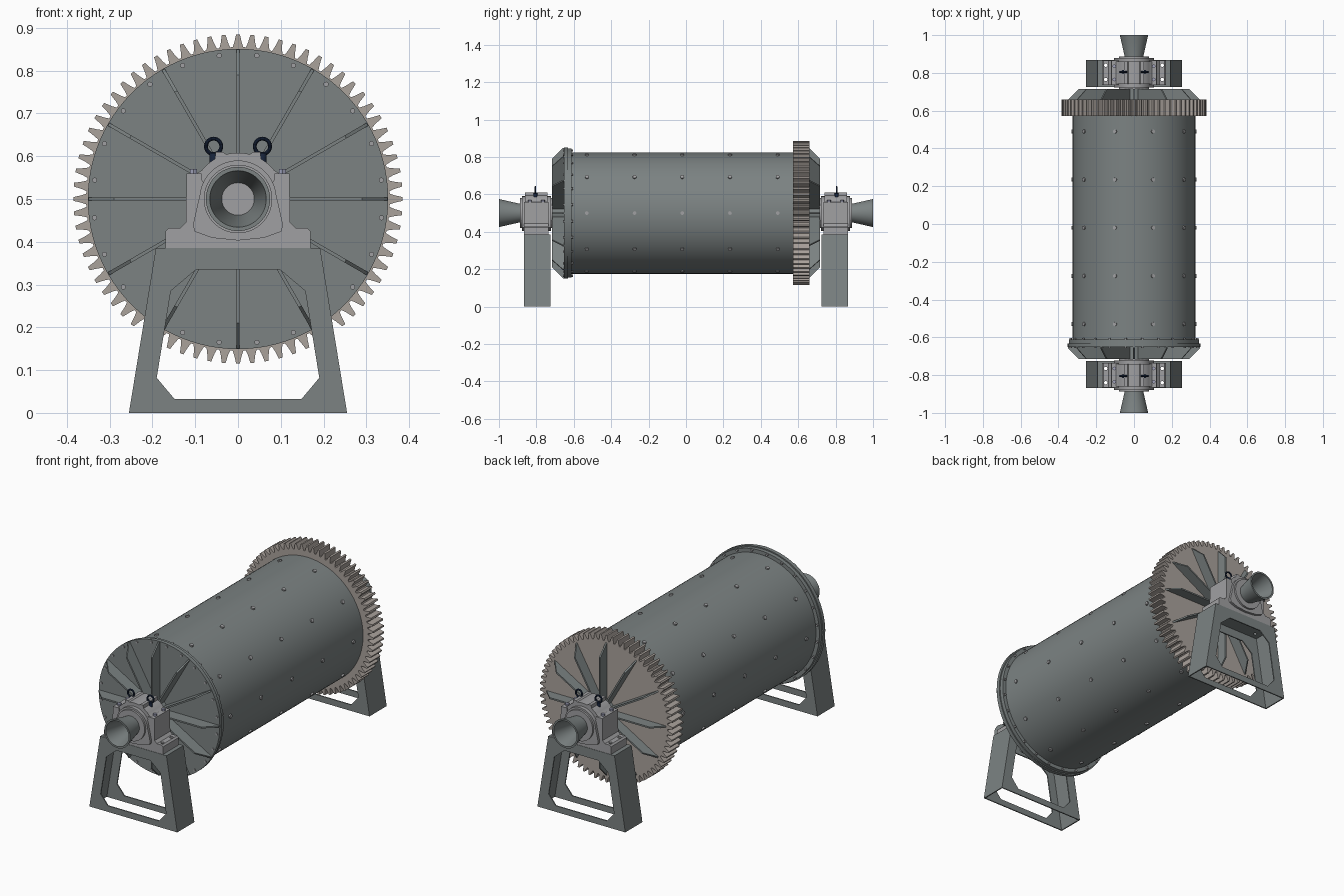
import bpy, bmesh
from math import sin, cos, pi, radians, atan2
from mathutils import Matrix, Vector

if "Cube" in bpy.data.objects:
    bpy.data.objects.remove(bpy.data.objects["Cube"])

AX = 0.5  # height of the rotation axis


def material(name, rgb):
    m = bpy.data.materials.new(name)
    m.diffuse_color = (*rgb, 1)
    m.use_nodes = True
    m.node_tree.nodes["Principled BSDF"].inputs["Base Color"].default_value = m.diffuse_color
    return m


STEEL = material("steel", (0.20, 0.225, 0.225))
TAN = material("gear_metal", (0.40, 0.36, 0.33))
CAST = material("cast_iron", (0.35, 0.35, 0.36))
NAVY = material("dark_bolt", (0.01, 0.02, 0.05))
ZINC = material("zinc_bolt", (0.36, 0.37, 0.50))


def finish(name, bm, mat):
    bmesh.ops.recalc_face_normals(bm, faces=bm.faces[:])
    me = bpy.data.meshes.new(name)
    bm.to_mesh(me)
    bm.free()
    me.materials.append(mat)
    ob = bpy.data.objects.new(name, me)
    bpy.context.collection.objects.link(ob)
    return ob


def lathe(name, prof, mat, n=96):
    """Spin a closed (radius, y) profile about the mill axis."""
    bm = bmesh.new()
    rings = [[bm.verts.new((r * cos(2 * pi * i / n), y, AX + r * sin(2 * pi * i / n)))
              for i in range(n)] for r, y in prof]
    for a, b in zip(rings, rings[1:] + rings[:1]):
        for i in range(n):
            j = (i + 1) % n
            bm.faces.new((a[i], a[j], b[j], b[i]))
    return finish(name, bm, mat)


def extrude(name, pts, y0, y1, mat):
    """Extrude an (x, z) outline from y0 to y1."""
    bm = bmesh.new()
    a, b = ([bm.verts.new((x, y, z)) for x, z in pts] for y in (y0, y1))
    bm.faces.new(a)
    bm.faces.new(b)
    for i in range(len(pts)):
        j = (i + 1) % len(pts)
        bm.faces.new((a[i], a[j], b[j], b[i]))
    return finish(name, bm, mat)


def holed_plate(name, outer, inner, y0, y1, mat):
    """Plate with an opening; both outlines have equal point counts."""
    bm = bmesh.new()
    loops = [[bm.verts.new((x, y, z)) for x, z in pts]
             for pts, y in ((outer, y0), (outer, y1), (inner, y1), (inner, y0))]
    for a, b in zip(loops, loops[1:] + loops[:1]):
        for i in range(len(outer)):
            j = (i + 1) % len(outer)
            bm.faces.new((a[i], a[j], b[j], b[i]))
    return finish(name, bm, mat)


def pegs(name, items, mat, seg=12):
    """Many short cylinders: (start, end, radius)."""
    bm = bmesh.new()
    for p, q, r in items:
        p, q = Vector(p), Vector(q)
        d = q - p
        m = Matrix.Translation((p + q) / 2) @ d.to_track_quat('Z', 'Y').to_matrix().to_4x4()
        bmesh.ops.create_cone(bm, cap_ends=True, segments=seg, radius1=r, radius2=r,
                              depth=d.length, matrix=m)
    return finish(name, bm, mat)


def polar(r, a, y):
    return (r * cos(a), y, AX + r * sin(a))


def arc(r, a0, a1, n, cz=AX):
    return [(r * cos(radians(a0 + (a1 - a0) * i / n)), cz + r * sin(radians(a0 + (a1 - a0) * i / n)))
            for i in range(n + 1)]


def mirrored(half):
    """Complete a right-hand outline with its left mirror image."""
    return half + [(-x, z) for x, z in reversed(half) if abs(x) > 1e-6]


# Drum shell with flange, and front head plate
lathe("drum_shell", [(0.325, -0.63), (0.325, 0.575), (0.312, 0.575), (0.312, -0.63)], STEEL)
lathe("shell_flange", [(0.345, -0.632), (0.345, -0.612), (0.32, -0.612), (0.32, -0.632)], STEEL)
lathe("front_head", [(0.04, -0.652), (0.351, -0.652), (0.351, -0.632), (0.04, -0.632)], STEEL)

# Liner bolts on the shell, and flange bolts
pegs("shell_bolts", [(polar(0.32, radians(36 * k), y), polar(0.332, radians(36 * k), y), 0.01)
                     for k in range(10) for y in (-0.53, -0.275, -0.02, 0.235, 0.49)], CAST)
pegs("flange_bolts", [(polar(0.338, radians(7.5 + 15 * k), -0.657),
                       polar(0.338, radians(7.5 + 15 * k), -0.603), 0.006) for k in range(24)], CAST)

# Ring gear
TEETH = 72
outer, inner = [], []
for k in range(TEETH):
    for f, r in ((-0.40, 0.355), (-0.27, 0.366), (-0.13, 0.385), (0.13, 0.385), (0.27, 0.366), (0.40, 0.355)):
        t = 2 * pi * (k + f) / TEETH + pi / 2
        outer.append((r * cos(t), AX + r * sin(t)))
        inner.append((0.04 * cos(t), AX + 0.04 * sin(t)))
holed_plate("ring_gear", outer, inner, 0.572, 0.66, TAN)

for s, end in ((-1, "front"), (1, "back")):
    # Radial stiffening ribs
    base = 0.648
    bm = bmesh.new()
    for k in range(12):
        rot = Matrix.Translation((0, 0, AX)) @ Matrix.Rotation(radians(30 * k), 4, 'Y')
        prof = [(0.045, base), (0.349, base), (0.349, 0.658), (0.29, 0.716), (0.045, 0.716)]
        a, b = ([bm.verts.new(rot @ Vector((r, s * y, t))) for r, y in prof] for t in (-0.004, 0.004))
        bm.faces.new(a)
        bm.faces.new(b)
        for i in range(5):
            j = (i + 1) % 5
            bm.faces.new((a[i], a[j], b[j], b[i]))
    finish(end + "_ribs", bm, STEEL)

    # Hollow trunnion flaring into a funnel
    lathe(end + "_trunnion", [(r, s * y) for r, y in
          ((0.05, 0.65), (0.05, 0.89), (0.075, 1.0), (0.066, 1.0), (0.038, 0.88), (0.038, 0.65))], STEEL, 64)

    # Bearing housing: footed base, domed cap, bell-shaped face, seal ring
    housing = extrude(end + "_bearing_base", mirrored(
        [(0.17, 0.385), (0.17, 0.424), (0.162, 0.432), (0.135, 0.432), (0.122, 0.445), (0.12, 0.56),
         (0.085, 0.56), (0.085, 0.545), (0.06, 0.51), (0.055, 0.47), (0.0, 0.44)]
        [::-1]), s * 0.735, s * 0.865, CAST)
    extrude(end + "_bearing_cap", mirrored(
        [(0.105, 0.50), (0.105, 0.555)] + arc(0.108, 38, 60, 5) + [(0.052, 0.61), (0.035, 0.61)] + arc(0.108, 75, 90, 4)),
        s * 0.74, s * 0.86, CAST)
    bell = mirrored([(0.0, 0.403), (0.06, 0.409), (0.102, 0.424), (0.105, 0.44), (0.095, 0.485)]
                    + arc(0.09, 5, 90, 14))
    extrude(end + "_bearing_bell", bell, s * 0.722, s * 0.878, CAST)
    lathe(end + "_seal_ring", [(r, s * y) for r, y in
          ((0.048, 0.715), (0.08, 0.715), (0.08, 0.888), (0.048, 0.888))], CAST, 64)

    # Cap bolts on the shoulders and lifting eyes on the dome
    pegs(end + "_cap_bolts", [((x, s * y, 0.555), (x, s * y, 0.57), 0.01)
                              for x in (-0.104, 0.104) for y in (0.765, 0.835)], ZINC, 6)
    bm = bmesh.new()
    for x in (-0.057, 0.057):
        R, r, n, m = 0.018, 0.0045, 24, 10
        ring = [[bm.verts.new((x + (R + r * cos(2 * pi * j / m)) * cos(2 * pi * i / n),
                               s * 0.805 + r * sin(2 * pi * j / m),
                               0.623 + (R + r * cos(2 * pi * j / m)) * sin(2 * pi * i / n)))
                 for j in range(m)] for i in range(n)]
        for i in range(n):
            for j in range(m):
                bm.faces.new((ring[i][j], ring[(i + 1) % n][j],
                              ring[(i + 1) % n][(j + 1) % m], ring[i][(j + 1) % m]))
    finish(end + "_lifting_eyes", bm, NAVY)
    pegs(end + "_eye_collars", [((x, s * 0.805, 0.58), (x, s * 0.805, 0.607), 0.01)
                                for x in (-0.057, 0.057)], NAVY, 16)

    # Stand: two cut-out plates, sloping sides and a top, open underneath
    y0, y1, t = 0.725, 0.867, 0.006
    frame = mirrored([(0.21, 0.0), (0.255, 0.0), (0.192, 0.385), (0.10, 0.385)])
    opening = mirrored([(0.148, 0.032), (0.19, 0.082), (0.157, 0.285), (0.098, 0.335)])
    holed_plate(end + "_stand_outer_plate", frame, opening, s * (y1 - t), s * y1, STEEL)
    holed_plate(end + "_stand_inner_plate", frame, opening, s * y0, s * (y0 + t), STEEL)
    for side, sx in (("left", -1), ("right", 1)):
        extrude(f"{end}_stand_{side}_side", [(sx * x, z) for x, z in
                ((0.249, 0), (0.255, 0), (0.192, 0.385), (0.186, 0.385))], s * y0, s * y1, STEEL)
    top = extrude(end + "_stand_top", [(-0.192, 0.385), (0.192, 0.385), (0.193, 0.379), (-0.193, 0.379)],
                  s * y0, s * y1, STEEL)

    # Foot bolt holes through housing and stand top
    cutter = pegs(end + "_hole_cutter", [((x, s * y, 0.36), (x, s * y, 0.45), 0.009)
                                         for x in (-0.15, 0.15) for y in (0.765, 0.84)], STEEL, 16)
    cutter.hide_render = True
    cutter.hide_viewport = True
    for ob in (housing, top):
        mod = ob.modifiers.new("holes", 'BOOLEAN')
        mod.operation = 'DIFFERENCE'
        mod.object = cutter

# Smooth the round parts, keep edges crisp
for ob in bpy.data.objects:
    ob.select_set(not ob.hide_render)
bpy.context.view_layer.objects.active = bpy.data.objects["drum_shell"]
bpy.ops.object.shade_smooth_by_angle(angle=radians(30))
